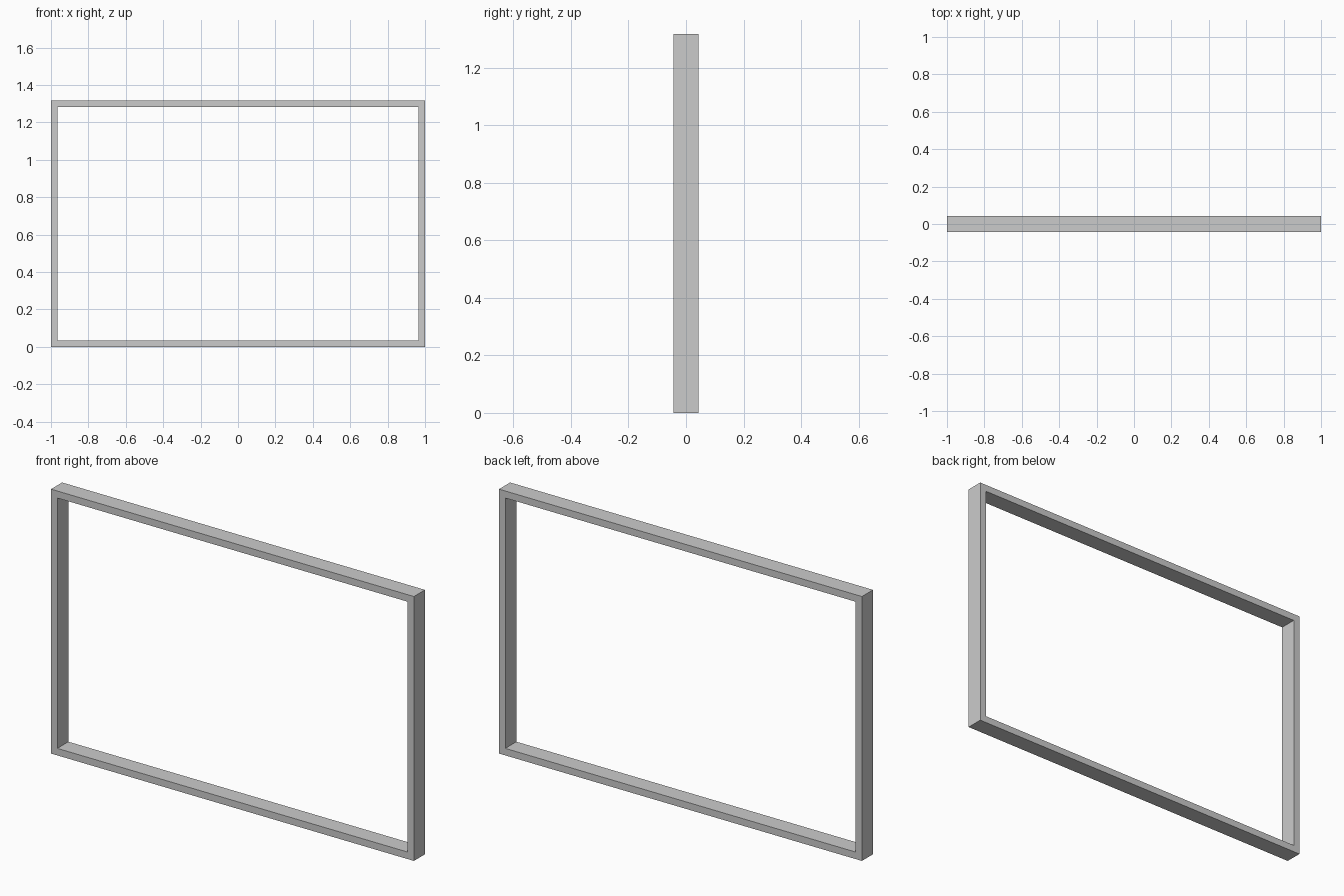
import bpy, bmesh

if "Cube" in bpy.data.objects:
    bpy.data.objects.remove(bpy.data.objects["Cube"])

W, H, D, T = 2.0, 1.317, 0.087, 0.035  # width, height, depth, border


def rectangle(bm, inset):
    """Upright rectangle of vertices on the front plane."""
    x, lo, hi = W / 2 - inset, inset, H - inset
    return [bm.verts.new((px, -D / 2, pz))
            for px, pz in ((-x, lo), (x, lo), (x, hi), (-x, hi))]


# Flat rectangular border, extruded straight back into a hollow frame
bm = bmesh.new()
outer, inner = rectangle(bm, 0), rectangle(bm, T)
faces = [bm.faces.new((outer[i], outer[(i + 1) % 4], inner[(i + 1) % 4], inner[i]))
         for i in range(4)]
extruded = bmesh.ops.extrude_face_region(bm, geom=faces, use_keep_orig=True)
back = [g for g in extruded["geom"] if isinstance(g, bmesh.types.BMVert)]
bmesh.ops.translate(bm, verts=back, vec=(0, D, 0))
bmesh.ops.recalc_face_normals(bm, faces=bm.faces)

mesh = bpy.data.meshes.new("rectangular_frame")
bm.to_mesh(mesh)
bm.free()
frame = bpy.data.objects.new("rectangular_frame", mesh)
bpy.context.collection.objects.link(frame)
